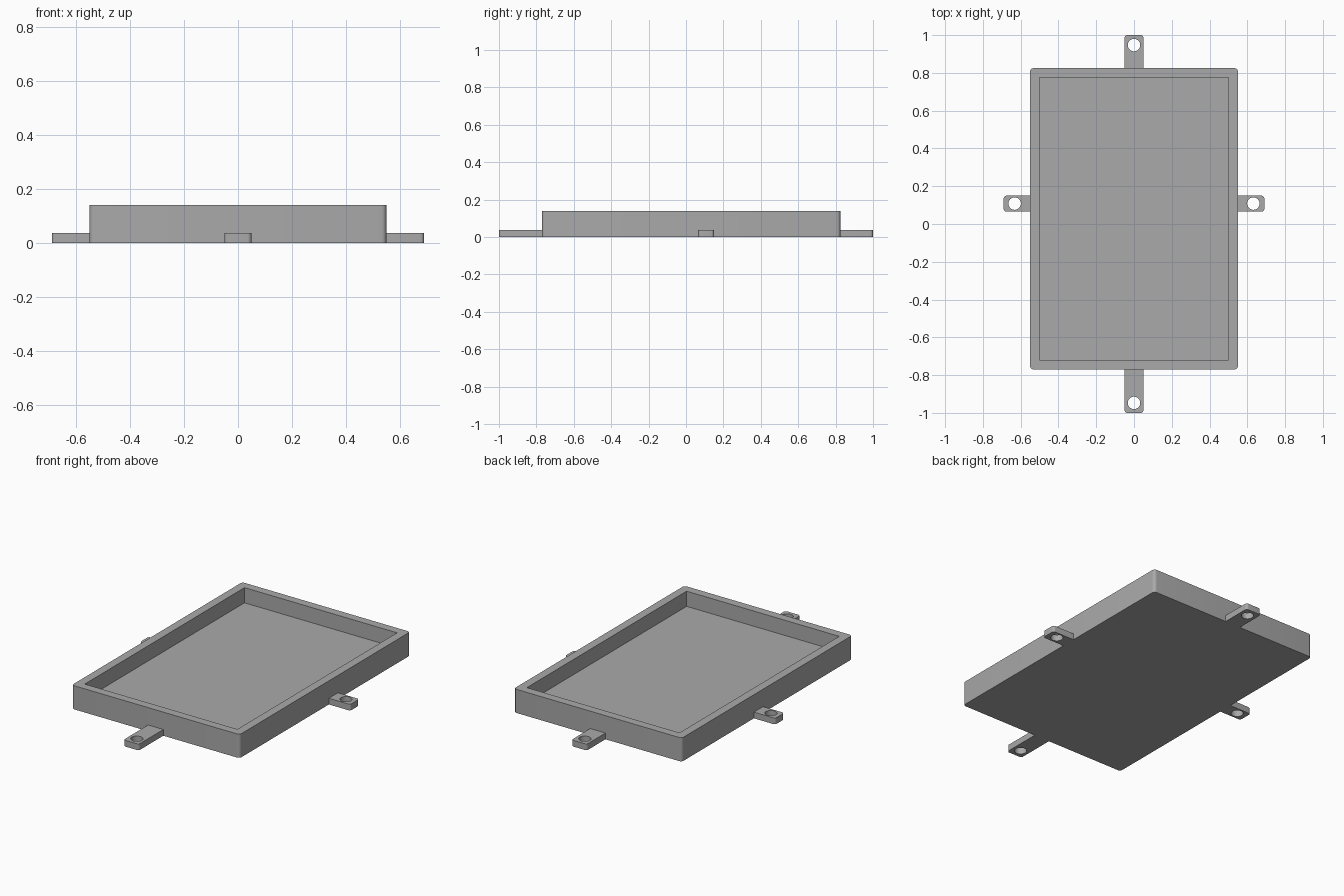
import bpy, bmesh, math
from mathutils import Vector

if "Cube" in bpy.data.objects:
    bpy.data.objects.remove(bpy.data.objects["Cube"], do_unlink=True)

GREY = (0.4, 0.4, 0.4, 1.0)
grey = bpy.data.materials.new("plain grey")
grey.use_nodes = True
grey.diffuse_color = GREY
grey.node_tree.nodes["Principled BSDF"].inputs["Base Color"].default_value = GREY


def outline(x0, x1, y0, y1, radii, steps=6):
    """Rectangle outline, counter-clockwise from the lower left, one radius per corner."""
    corners = [(x0, y0, 1, 1), (x1, y0, -1, 1), (x1, y1, -1, -1), (x0, y1, 1, -1)]
    points = []
    for i, (x, y, sx, sy) in enumerate(corners):
        r = radii[i]
        if r == 0:
            points.append((x, y))
            continue
        for k in range(steps + 1):
            a = math.pi + (i + k / steps) * math.pi / 2
            points.append((x + sx * r + r * math.cos(a), y + sy * r + r * math.sin(a)))
    return points


def circle(x, y, r, n=32):
    return [(x + r * math.cos(math.tau * k / n), y + r * math.sin(math.tau * k / n)) for k in range(n)]


def prism(name, points, z0, z1):
    """Closed solid from a flat outline."""
    bm = bmesh.new()
    base = bm.faces.new([bm.verts.new((x, y, z0)) for x, y in points])
    top = bmesh.ops.extrude_face_region(bm, geom=[base])["geom"]
    bmesh.ops.translate(bm, vec=Vector((0, 0, z1 - z0)),
                        verts=[v for v in top if isinstance(v, bmesh.types.BMVert)])
    bmesh.ops.recalc_face_normals(bm, faces=bm.faces)
    mesh = bpy.data.meshes.new(name)
    bm.to_mesh(mesh)
    bm.free()
    mesh.materials.append(grey)
    obj = bpy.data.objects.new(name, mesh)
    bpy.context.collection.objects.link(obj)
    return obj


def cut(obj, cutter):
    """Subtract the cutter, then smooth only the rounded faces."""
    mod = obj.modifiers.new("cut", "BOOLEAN")
    mod.operation = "DIFFERENCE"
    mod.solver = "EXACT"
    mod.object = cutter
    bpy.context.view_layer.update()
    result = bpy.data.meshes.new_from_object(obj.evaluated_get(bpy.context.evaluated_depsgraph_get()))
    obj.modifiers.clear()
    obj.data = result
    bpy.data.objects.remove(cutter, do_unlink=True)
    bpy.ops.object.select_all(action="DESELECT")
    obj.select_set(True)
    bpy.context.view_layer.objects.active = obj
    bpy.ops.object.shade_smooth_by_angle(angle=math.radians(35))


# Tray: rounded block with a square-cornered recess
X, Y0, Y1, HEIGHT, WALL, FLOOR = 0.55, -0.77, 0.825, 0.14, 0.05, 0.05
tray = prism("tray", outline(-X, X, Y0, Y1, [0.018] * 4), 0, HEIGHT)
recess = outline(-X + WALL, X - WALL, Y0 + WALL, Y1 - WALL, [0] * 4)
cut(tray, prism("recess_cutter", recess, FLOOR, HEIGHT + 0.1))

# Mounting tabs: bounds, rounded outer corners (as flags) and hole centre
TAB_HEIGHT, HOLE, R = 0.037, 0.033, 0.015
tabs = {
    "front_tab": ((-0.05, 0.05, -1.0, Y0), (1, 1, 0, 0), (0, -0.947)),
    "back_tab": ((-0.05, 0.05, Y1, 1.0), (0, 0, 1, 1), (0, 0.947)),
    "left_tab": ((X, 0.69, 0.065, 0.15), (0, 1, 1, 0), (0.632, 0.108)),
    "right_tab": ((-0.69, -X, 0.065, 0.15), (1, 0, 0, 1), (-0.632, 0.108)),
}
for name, (bounds, rounded, hole) in tabs.items():
    tab = prism(name, outline(*bounds, [R * f for f in rounded]), 0, TAB_HEIGHT)
    cut(tab, prism("hole_cutter", circle(*hole, HOLE), -0.1, TAB_HEIGHT + 0.1))
